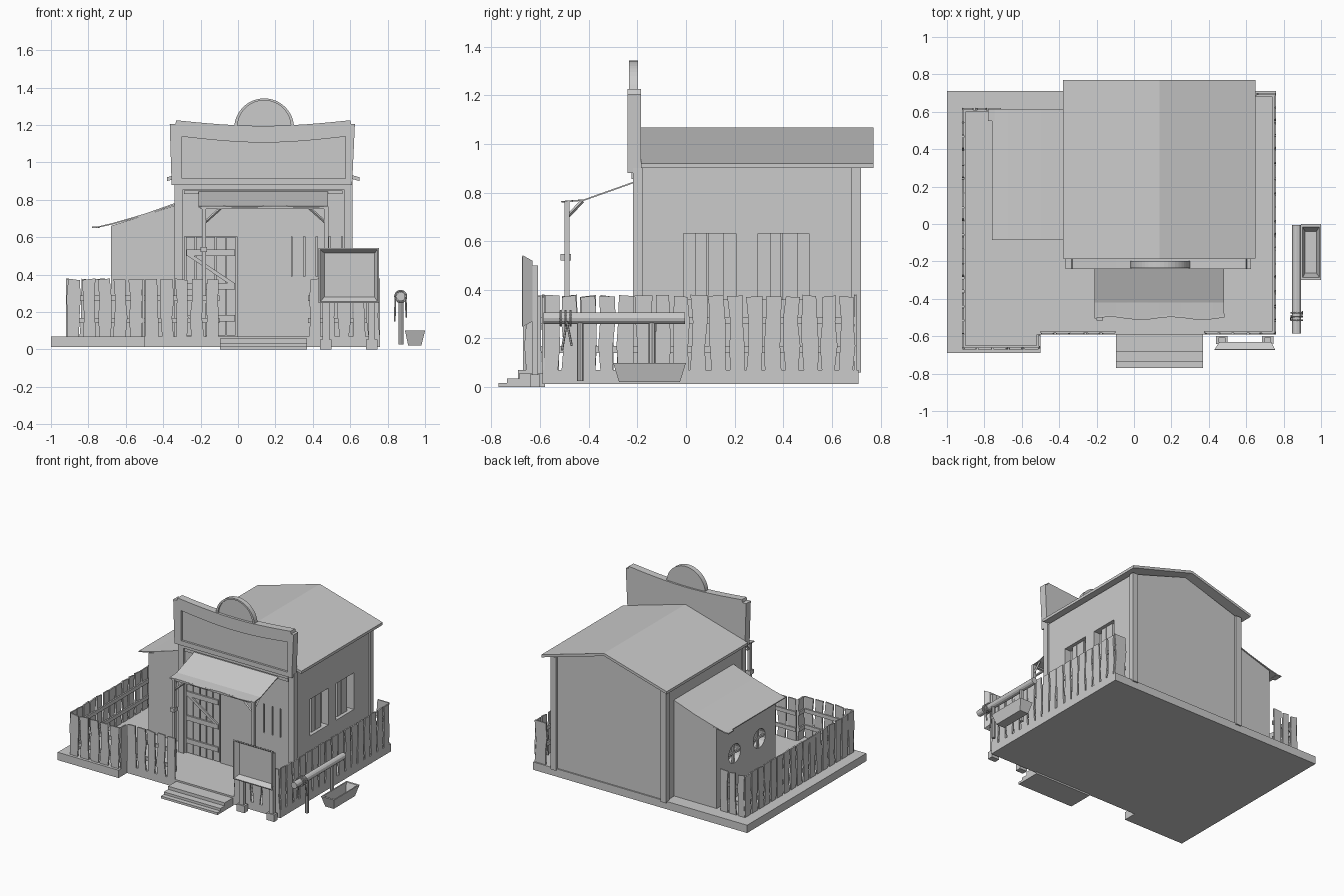
import bpy, bmesh, math, random
from mathutils import Vector, Matrix

if "Cube" in bpy.data.objects:
    bpy.data.objects.remove(bpy.data.objects["Cube"])
random.seed(4)

grey = bpy.data.materials.new("plain_grey")
grey.diffuse_color = (0.6, 0.6, 0.6, 1)
grey.use_nodes = True
grey.node_tree.nodes["Principled BSDF"].inputs["Base Color"].default_value = grey.diffuse_color

def finish(bm, name):
    bmesh.ops.recalc_face_normals(bm, faces=bm.faces)
    me = bpy.data.meshes.new(name)
    bm.to_mesh(me)
    bm.free()
    me.materials.append(grey)
    ob = bpy.data.objects.new(name, me)
    bpy.context.collection.objects.link(ob)
    return ob

def add_prism(bm, pts, vec):
    """Extrude a closed planar outline along vec."""
    f = bm.faces.new([bm.verts.new(p) for p in pts])
    r = bmesh.ops.extrude_face_region(bm, geom=[f])
    bmesh.ops.translate(bm, vec=Vector(vec), verts=[v for v in r['geom'] if isinstance(v, bmesh.types.BMVert)])

def prism(name, pts, vec):
    bm = bmesh.new()
    add_prism(bm, pts, vec)
    return finish(bm, name)

def add_box(bm, x0, x1, y0, y1, z0, z1):
    add_prism(bm, [(x0, y0, z0), (x1, y0, z0), (x1, y1, z0), (x0, y1, z0)], (0, 0, z1 - z0))

def boxes(name, *dims):
    bm = bmesh.new()
    for d in dims:
        add_box(bm, *d)
    return finish(bm, name)

def rod(name, a, b, r, n=10):
    a, b = Vector(a), Vector(b)
    d = b - a
    bm = bmesh.new()
    m = Matrix.Translation((a + b) / 2) @ d.to_track_quat('Z', 'Y').to_matrix().to_4x4()
    bmesh.ops.create_cone(bm, cap_ends=True, segments=n, radius1=r, radius2=r, depth=d.length, matrix=m)
    return finish(bm, name)

def cut(ob, cutter):
    cutter.hide_render = True
    m = ob.modifiers.new("cut", 'BOOLEAN')
    m.object, m.solver = cutter, 'EXACT'
    bpy.context.view_layer.objects.active = ob
    bpy.ops.object.modifier_apply(modifier=m.name)
    bpy.data.objects.remove(cutter)

# Ground platform and steps
prism("platform", [(-1, -.69, .012), (-.5, -.69, .012), (-.5, -.59, .012), (.76, -.59, .012),
                   (.76, .71, .012), (-1, .71, .012)], (0, 0, .058))
boxes("steps", (-.095, .37, -.77, -.58, 0, .017), (-.095, .37, -.735, -.58, .017, .035),
      (-.095, .37, -.685, -.58, .035, .058))

# Main house body, gabled at both ends
house = prism("house_walls", [(-.33, -.2, .06), (.6, -.2, .06), (.6, -.2, .9), (.135, -.2, 1.045),
                              (-.33, -.2, .9)], (0, .9, 0))
for y0, y1 in ((-.01, .205), (.295, .505)):
    cut(house, boxes("cutter", (.545, .7, y0, y1, .36, .632)))
    boxes("side_window_boards", (.56, .575, y0 + .05, y0 + .095, .36, .632),
          (.56, .575, y0 + .1, y0 + .165, .36, .632))
cut(house, boxes("cutter", (-.285, -.005, -.3, -.16, .07, .605)))
cut(house, boxes("cutter", (.285, .56, -.3, -.17, .39, .605)))
boxes("corner_posts", *[(x, x + .045, y, y + .04, .06, .9) for x in (-.34, .567) for y in (-.218, .68)])
boxes("front_beams", (-.3, .57, -.225, -.19, .855, .885), (-.29, .56, -.215, -.19, .83, .85))

# Main roof
prism("main_roof", [(-.38, -.185, .9), (.135, -.185, 1.047), (.65, -.185, .9), (.65, -.185, .92),
                    (.135, -.185, 1.067), (-.38, -.185, .92)], (0, .955, 0))

# False front with sunken sign panel
def sag(x0, x1, z, dip):
    return [(x0 + (x1 - x0) * i / 12, z - dip * math.sin(math.pi * i / 12)) for i in range(13)]

def facing(pts, y):
    return [(x, y, z) for x, z in pts]

front = prism("false_front", facing([(.61, .88), (-.355, .88), (-.365, 1.205), (-.335, 1.205)]
              + sag(-.33, .6, 1.225, .03) + [(.605, 1.205), (.625, 1.205)], -.24), (0, .055, 0))
cut(front, prism("cutter", facing([(.575, .915), (-.3, .915)] + sag(-.3, .575, 1.138, .032), -.3), (0, .075, 0)))

# Half-round crest
def half_disc(r, z):
    return [(.14 + r * math.cos(math.pi * i / 24), z + r * math.sin(math.pi * i / 24)) for i in range(25)]
crest = prism("crest", facing([(-.02, 1.165), (.3, 1.165)] + half_disc(.16, 1.182), -.234), (0, .036, 0))
cut(crest, prism("cutter", facing(half_disc(.143, 1.188), -.3), (0, .078, 0)))

# Porch awning: sloped sheet with wavy front edge
bm = bmesh.new()
rows = []
for i in range(13):
    x = -.21 + .69 * i / 12
    ye = -.505 + .008 * math.sin(i * 1.1)
    rows.append([bm.verts.new((x, y, z)) for y, z in ((-.2, .85), (-.42, .772), (ye, .765))])
for a, b in zip(rows, rows[1:]):
    for k in (0, 1):
        bm.faces.new((a[k], b[k], b[k + 1], a[k + 1]))
awning = finish(bm, "awning")
awning.modifiers.new("thickness", 'SOLIDIFY').thickness = .006

# Awning posts, braces and beam
for x, s in ((-.182, 1), (.472, -1)):
    boxes("awning_post", (x - .011, x + .011, -.5, -.478, .06, .765))
    rod("post_brace", (x, -.489, .675), (x + s * .095, -.489, .76), .008, 4)
    rod("post_brace", (x, -.489, .70), (x, -.425, .765), .008, 4)
boxes("awning_beam", (-.2, .48, -.498, -.48, .75, .766))
boxes("post_lantern", (-.2, -.165, -.515, -.472, .52, .548))

# Door of planks with cross bracing
bm = bmesh.new()
for i in range(5):
    x = -.278 + i * .054
    add_box(bm, x, x + .048, -.2, -.185, .075, .6)
for z in (.15, .32, .50):
    add_box(bm, -.275, -.015, -.212, -.2, z, z + .035)
finish(bm, "door")
prism("door_brace", facing([(-.27, .5), (-.235, .5), (-.02, .355), (-.055, .355)], -.21), (0, .01, 0))

# Front window boards
boxes("front_window_boards", *[(.29 + i * .068, .35 + i * .068, -.2, -.185, .39, .605) for i in range(4)])

# Lean-to shed with round windows
shed = prism("shed_walls", [(-.68, -.08, .06), (-.32, -.08, .06), (-.32, -.08, .775), (-.68, -.08, .66)], (0, .69, 0))
for y in (.40, .11):
    cut(shed, rod("cutter", (-.75, y, .4), (-.62, y, .4), .07, 20))
    boxes("round_window_bars", (-.672, -.66, y - .008, y + .008, .33, .47),
          (-.672, -.66, y - .07, y + .07, .392, .408))
prism("shed_roof", facing([(-.33, .775), (-.5, .717), (-.67, .668), (-.76, .648), (-.76, .655),
                           (-.67, .676), (-.5, .725), (-.33, .785)], -.085), (0, .7, 0))
boxes("shed_roof_corner", (-.78, -.74, .55, .615, .65, .658))

# Picket fence with uneven planks and two rails
def fence(p0, p1, side):
    a, b = Vector((*p0, 0)), Vector((*p1, 0))
    d = (b - a).normalized()
    nrm = Vector((-d.y, d.x, 0)) * side
    length = (b - a).length
    n = max(1, round(length / .076))
    step = length / n
    bm = bmesh.new()
    j = lambda s: random.uniform(-s, s)
    for i in range(n):
        c = a + d * step * (i + .5)
        w = step * .4
        right = [(w + j(.007), z) for z in (.068, .17, .27)] + [(w + j(.007), .375 + j(.005))]
        left = [(-w + j(.007), .375 + j(.005))] + [(-w + j(.007), z) for z in (.27, .17, .068)]
        add_prism(bm, [c + d * u + Vector((0, 0, z)) for u, z in right + left], nrm * .01)
    for z in (.14, .26):
        e = a + nrm * .01 + Vector((0, 0, z))
        up = Vector((0, 0, .028))
        add_prism(bm, [e, e + d * length, e + d * length + up, e + up], nrm * .01)
    finish(bm, "fence")

fence((-.92, .62), (-.71, .62), -1)
fence((-.92, -.665), (-.92, .62), -1)
fence((-.92, -.67), (-.505, -.67), 1)
fence((-.5, -.67), (-.5, -.59), 1)
fence((-.5, -.592), (-.1, -.592), 1)
fence((.375, -.592), (.76, -.592), 1)
fence((.76, -.592), (.76, .7), 1)
fence((.65, .7), (.76, .7), -1)

# Open tapered tray: solid frustum with a hollow, given rectangle rings
def tray(name, rings, place):
    bm = bmesh.new()
    loops = [[bm.verts.new(place(u, v, w)) for u, v in ((u0, v0), (u1, v0), (u1, v1), (u0, v1))]
             for u0, u1, v0, v1, w in rings]
    for a, b in zip(loops, loops[1:]):
        for i in range(4):
            bm.faces.new((a[i], a[(i + 1) % 4], b[(i + 1) % 4], b[i]))
    bm.faces.new(loops[0])
    bm.faces.new(loops[-1])
    return finish(bm, name)

# Notice board on two feet
tray("notice_board", [(.455, .735, .27, .52, -.632), (.43, .755, .247, .542, -.672),
                      (.438, .747, .255, .534, -.674), (.462, .73, .28, .515, -.645)], lambda u, v, w: (u, w, v))
for x in (.47, .715):
    boxes("board_post", (x - .018, x + .018, -.634, -.608, .03, .5))
    boxes("board_foot", (x - .031, x + .031, -.642, -.6, 0, .052))

# Hitching rail with posts and coiled rope
rod("hitching_rail", (.87, -.585, .283), (.87, -.005, .283), .024, 12)
for y in (-.435, -.14):
    rod("hitching_post", (.872, y, .025), (.872, y, .28), .014, 8)
for i, y in enumerate((-.515, -.495, -.475)):
    bpy.ops.mesh.primitive_torus_add(location=(.87, y, .283), rotation=(math.pi / 2, .3 * (i - 1), 0),
                                     major_radius=.03, minor_radius=.005, major_segments=16, minor_segments=6)
    bpy.context.object.name = "rope_coil"
    bpy.context.object.data.materials.append(grey)
for x, y, z in ((.838, -.51, .15), (.9, -.47, .17)):
    rod("rope_end", (.87 + (x - .87) * .9, -.49, .27), (x, y, z), .005, 6)

# Water trough
tray("water_trough", [(.91, .98, -.275, -.025, .02), (.893, 1, -.3, 0, .1),
                      (.902, .991, -.285, -.015, .1), (.915, .975, -.262, -.04, .035)], lambda u, v, w: (u, v, w))
